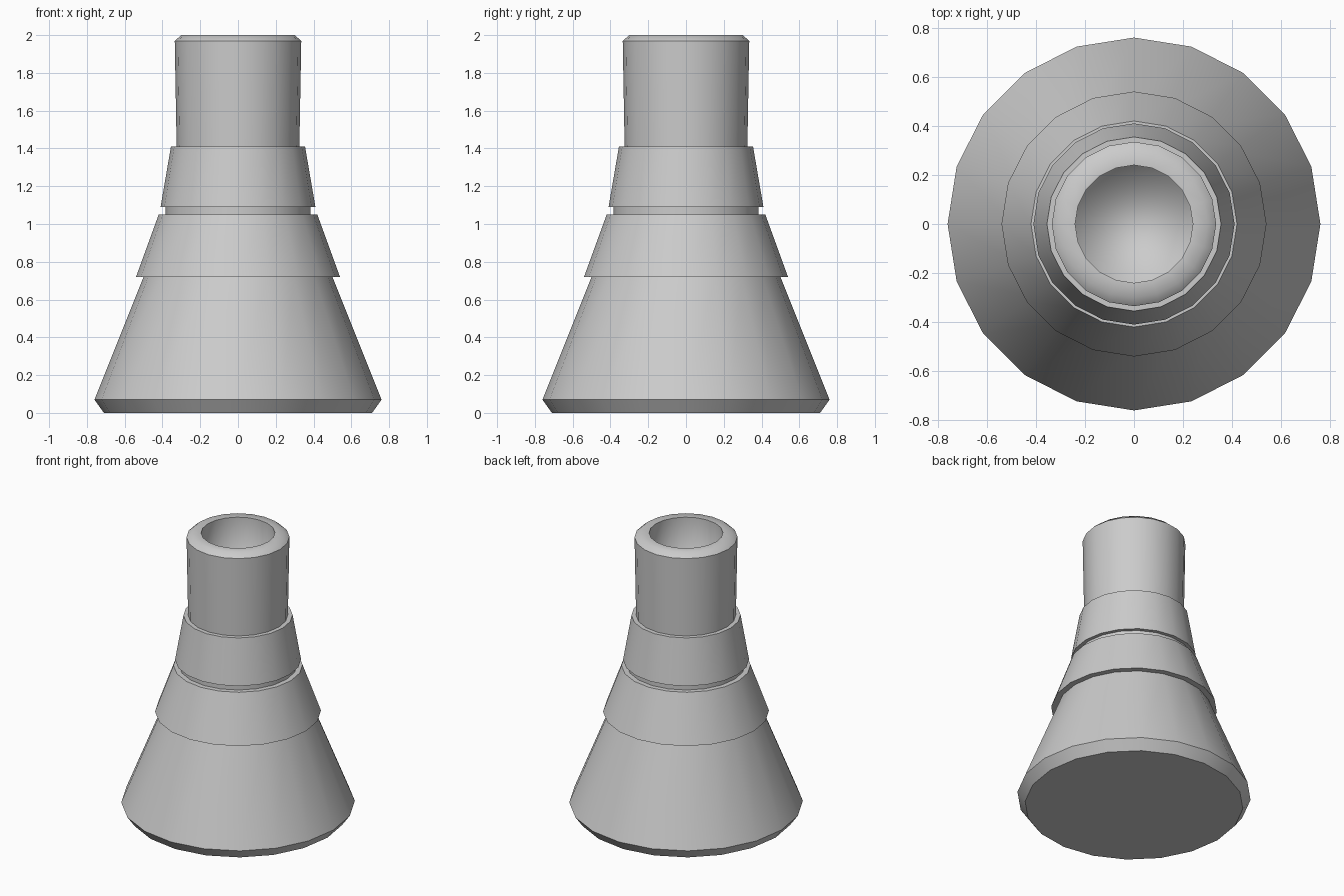
import bpy
import bmesh
from math import cos, sin, tau

if "Cube" in bpy.data.objects:
    bpy.data.objects.remove(bpy.data.objects["Cube"])

SIDES = 20


def lathe(name, profile, sharp, cap_first=False, cap_last=False):
    """Spin (radius, z) points around z; 'sharp' lists the hard-edged rings."""
    bm = bmesh.new()
    rings = [[bm.verts.new((r * cos(tau * i / SIDES), r * sin(tau * i / SIDES), z))
              for i in range(SIDES)] for r, z in profile]
    for a, b in zip(rings, rings[1:]):
        for i in range(SIDES):
            j = (i + 1) % SIDES
            bm.faces.new((a[i], a[j], b[j], b[i]))
    if cap_first:
        bm.faces.new(rings[0][::-1])
    if cap_last:
        bm.faces.new(rings[-1])
    for f in bm.faces:
        f.smooth = True
    for k in sharp:
        for i in range(SIDES):
            bm.edges.get((rings[k][i], rings[k][(i + 1) % SIDES])).smooth = False
    mesh = bpy.data.meshes.new(name)
    bm.to_mesh(mesh)
    bm.free()
    obj = bpy.data.objects.new(name, mesh)
    bpy.context.collection.objects.link(obj)
    return obj


# Conical body with chamfered foot, up to the underside of the lower band
lathe("flask_body", [(0.71, 0), (0.76, 0.07), (0.50, 0.72)], [0, 1], cap_first=True)

# Two flared bands with a narrow groove between them
lathe("lower_band", [(0.50, 0.72), (0.54, 0.72), (0.42, 1.05), (0.385, 1.05)], [1, 2])
lathe("band_groove", [(0.385, 1.05), (0.385, 1.09)], [])
lathe("upper_band", [(0.385, 1.09), (0.41, 1.09), (0.355, 1.41), (0.325, 1.41)], [1, 2])

# Neck with bevelled lip and softly shaded mouth cavity
lathe("neck", [(0.325, 1.41), (0.335, 1.97), (0.30, 2.0), (0.24, 2.0), (0.24, 1.5)],
      [1, 3], cap_last=True)
